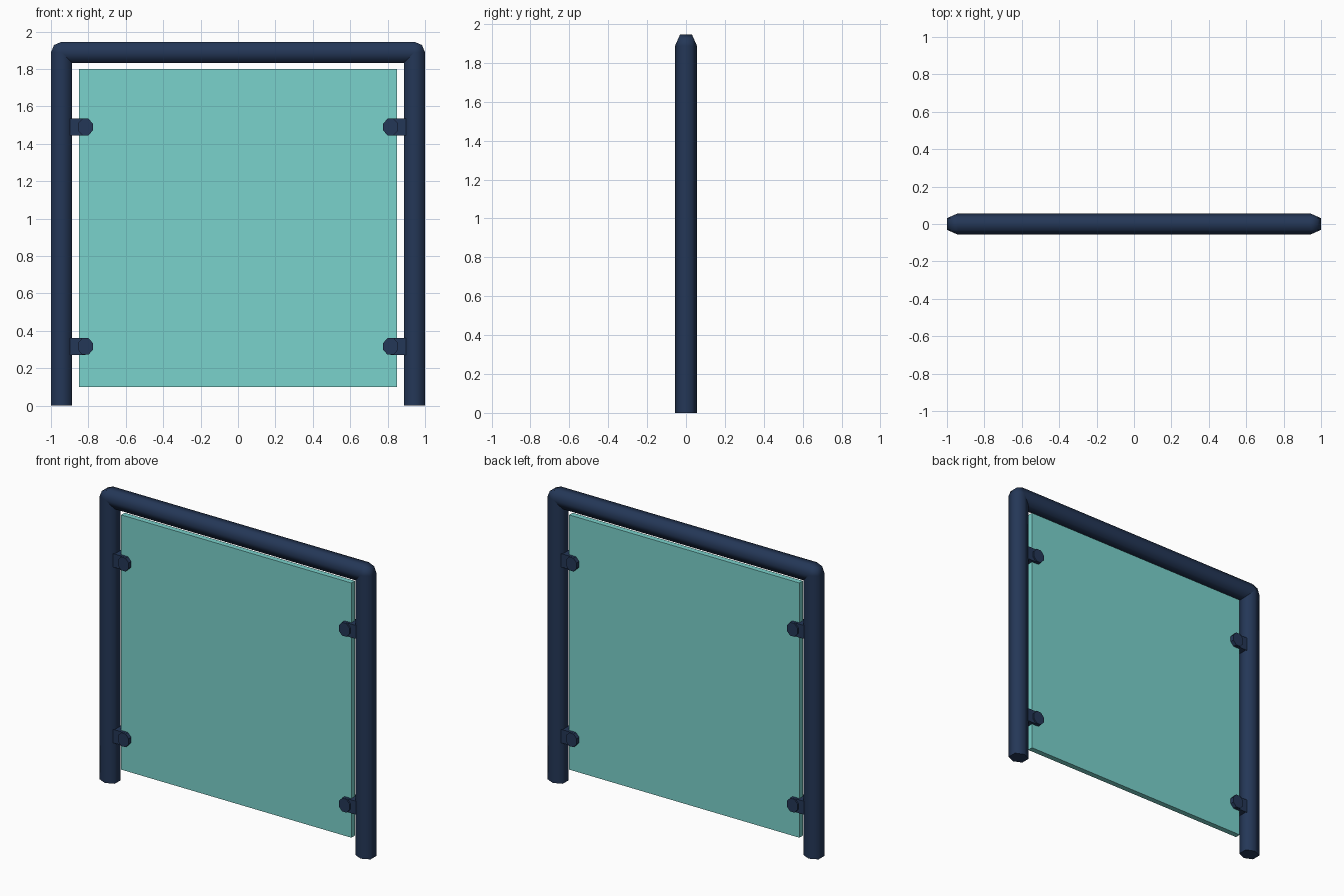
import bpy
import bmesh
from math import cos, sin, pi, radians
from mathutils import Matrix, Vector

cube = bpy.data.objects.get("Cube")
if cube:
    bpy.data.objects.remove(cube, do_unlink=True)


def material(name, srgb):
    rgb = [((c / 255 + 0.055) / 1.055) ** 2.4 for c in srgb]
    mat = bpy.data.materials.new(name)
    mat.use_nodes = True
    mat.diffuse_color = (*rgb, 1)
    mat.node_tree.nodes["Principled BSDF"].inputs["Base Color"].default_value = (*rgb, 1)
    return mat


NAVY = material("navy metal", (36, 55, 87))
GLASS = material("turquoise glass", (122, 210, 204))


def finish(name, bm, mat, smooth=0):
    bmesh.ops.recalc_face_normals(bm, faces=bm.faces)
    mesh = bpy.data.meshes.new(name)
    bm.to_mesh(mesh)
    bm.free()
    mesh.materials.append(mat)
    obj = bpy.data.objects.new(name, mesh)
    bpy.context.collection.objects.link(obj)
    if smooth:
        bpy.ops.object.select_all(action="DESELECT")
        obj.select_set(True)
        bpy.context.view_layer.objects.active = obj
        bpy.ops.object.shade_smooth_by_angle(angle=radians(smooth))
    return obj


def prism(name, outline, start, end, mat, smooth=0):
    """Extrude a closed outline of points from start along the vector to end."""
    bm = bmesh.new()
    start, end = Vector(start), Vector(end)
    face = bm.faces.new([bm.verts.new(start + Vector(p)) for p in outline])
    ext = bmesh.ops.extrude_face_region(bm, geom=[face], use_keep_orig=True)
    verts = [g for g in ext["geom"] if isinstance(g, bmesh.types.BMVert)]
    bmesh.ops.translate(bm, verts=verts, vec=end - start)
    return finish(name, bm, mat, smooth)


def box(name, centre, size, mat):
    bm = bmesh.new()
    bmesh.ops.create_cube(bm, size=1, matrix=Matrix.Translation(centre) @ Matrix.Diagonal((*size, 1)))
    return finish(name, bm, mat)


# Six-sided tube section: flat on the outer and inner sides, ridged front and back
R, FLAT = 0.056, 0.031
AXIS, TOP = 1 - R, 1.945 - R
section = [(R, -FLAT), (R, FLAT), (0, R), (-R, FLAT), (-R, -FLAT), (0, -R)]

# Top rail
prism("top_rail", [(0, y, u) for u, y in section], (-AXIS, 0, TOP), (AXIS, 0, TOP), NAVY, 75)

for side, label in ((1, "left"), (-1, "right")):
    # Upright post
    prism(label + "_post", [(u, y, 0) for u, y in section],
          (side * AXIS, 0, 0), (side * AXIS, 0, TOP), NAVY, 75)

    # Rounded corner joint, the tube section turned about the front-back axis
    bm = bmesh.new()
    profile = [bm.verts.new((side * AXIS + u, y, TOP))
               for u, y in ((0, -R), (R, -FLAT), (R, FLAT), (0, R))]
    edges = [bm.edges.new(pair) for pair in zip(profile, profile[1:])]
    bmesh.ops.spin(bm, geom=profile + edges, cent=(side * AXIS, 0, TOP),
                   axis=(0, 1, 0), angle=2 * pi, steps=8)
    bmesh.ops.remove_doubles(bm, verts=bm.verts, dist=0.0005)
    finish(label + "_corner", bm, NAVY, 75)

    # Glass clamps: a short arm from the post and an octagonal grip
    for z, level in ((0.317, "lower"), (1.49, "upper")):
        box(f"{label}_{level}_clamp_arm", (side * 0.86, 0, z), (0.09, 0.07, 0.09), NAVY)
        octagon = [(0.043 * cos(a), 0, 0.048 * sin(a))
                   for a in ((i + 0.5) * pi / 4 for i in range(8))]
        prism(f"{label}_{level}_clamp_grip", octagon,
              (side * 0.816, -0.045, z), (side * 0.816, 0.045, z), NAVY)

# Glass panel
box("glass_panel", (0, 0, 0.95), (1.7, 0.037, 1.7), GLASS)
